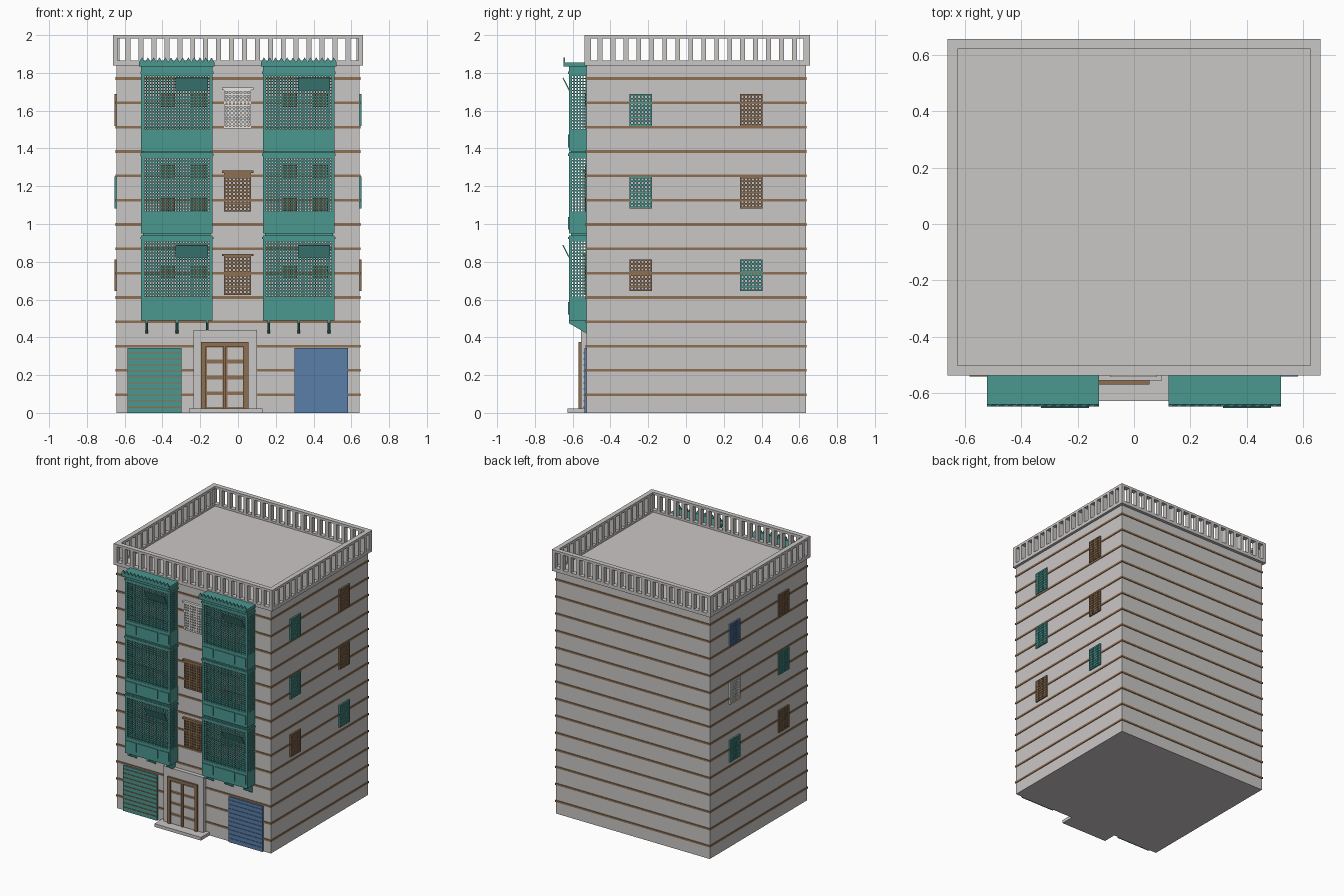
import bpy
import bmesh
from mathutils import Vector, Matrix

cube = bpy.data.objects.get("Cube")
if cube:
    bpy.data.objects.remove(cube, do_unlink=True)


def make_material(name, rgb):
    m = bpy.data.materials.new(name)
    m.use_nodes = True
    m.diffuse_color = (*rgb, 1)
    bsdf = m.node_tree.nodes["Principled BSDF"]
    bsdf.inputs["Base Color"].default_value = (*rgb, 1)
    bsdf.inputs["Roughness"].default_value = 0.8
    return m


STONE = make_material("stone_grey", (0.59, 0.57, 0.56))
WOOD = make_material("wood_brown", (0.27, 0.16, 0.085))
TEAL = make_material("painted_teal", (0.07, 0.31, 0.28))
BLUE = make_material("painted_blue", (0.10, 0.21, 0.39))
WHITE = make_material("painted_white", (0.85, 0.85, 0.83))


class Part:
    """Collects simple solids into one flat-shaded object."""

    def __init__(self, name, material):
        self.name, self.material, self.bm = name, material, bmesh.new()

    def box(self, x0, x1, y0, y1, z0, z1):
        mat = Matrix.Translation(((x0 + x1) / 2, (y0 + y1) / 2, (z0 + z1) / 2))
        size = Matrix.Diagonal((x1 - x0, y1 - y0, z1 - z0, 1))
        bmesh.ops.create_cube(self.bm, size=1, matrix=mat @ size)

    def prism(self, points, offset):
        face = self.bm.faces.new([self.bm.verts.new(p) for p in points])
        new = bmesh.ops.extrude_face_region(self.bm, geom=[face])["geom"]
        verts = [v for v in new if isinstance(v, bmesh.types.BMVert)]
        bmesh.ops.translate(self.bm, verts=verts, vec=Vector(offset))

    def lattice(self, u0, u1, z0, z1, d0, d1, cols, rows, bar, side=False):
        """Grid of bars; u runs along x, or along y when side is set."""
        def put(a0, a1, b0, b1):
            if side:
                self.box(d0, d1, a0, a1, b0, b1)
            else:
                self.box(a0, a1, d0, d1, b0, b1)
        for i in range(cols + 1):
            u = u0 + (u1 - u0 - bar) * i / cols
            put(u, u + bar, z0, z1)
        for j in range(rows + 1):
            z = z0 + (z1 - z0 - bar) * j / rows
            put(u0, u1, z, z + bar)

    def done(self):
        bmesh.ops.recalc_face_normals(self.bm, faces=self.bm.faces)
        mesh = bpy.data.meshes.new(self.name)
        self.bm.to_mesh(mesh)
        self.bm.free()
        mesh.materials.append(self.material)
        obj = bpy.data.objects.new(self.name, mesh)
        bpy.context.collection.objects.link(obj)
        return obj


# Main block
HX, FRONT, BACK, ROOF = 0.643, -0.526, 0.634, 1.85
body = Part("building_body", STONE)
body.box(-HX, HX, FRONT, BACK, 0, ROOF)
body.done()

# Horizontal bands around the whole block
bands = Part("wall_bands", WOOD)
for i in range(14):
    z = 0.096 + i * 0.1288
    bands.box(-HX - 0.005, HX + 0.005, FRONT - 0.005, BACK + 0.005, z - 0.007, z + 0.007)
bands.done()

# Roof parapet with pierced sides
PX, PY0, PY1, T, POST = 0.663, -0.538, 0.657, 0.036, 0.026
parapet = Part("roof_parapet", STONE)
for z0, z1 in ((1.84, 1.865), (1.982, 2.0)):
    for y in (PY0, PY1 - T):
        parapet.box(-PX, PX, y, y + T, z0, z1)
    for x in (-PX, PX - T):
        parapet.box(x, x + T, PY0 + T, PY1 - T, z0, z1)
for i in range(20):
    x = -PX + (2 * PX - POST) * i / 19
    for y in (PY0, PY1 - T):
        parapet.box(x, x + POST, y, y + T, 1.865, 1.982)
for i in range(1, 17):
    y = PY0 + (PY1 - PY0 - POST) * i / 17
    for x in (-PX, PX - T):
        parapet.box(x, x + T, y, y + POST, 1.865, 1.982)
parapet.done()

# Lattice windows on both side walls, listed from the lowest floor up
side_windows = {
    (1, -0.24): (WOOD, TEAL, TEAL),
    (1, 0.345): (TEAL, WOOD, WOOD),
    (-1, -0.24): (WOOD, TEAL, WOOD),
    (-1, 0.345): (TEAL, WHITE, BLUE),
}
for (s, y), colours in side_windows.items():
    for floor, colour in enumerate(colours):
        z = 0.645 + floor * 0.4375
        x0, x1 = sorted((s * HX, s * (HX + 0.011)))
        win = Part("side_window", colour)
        win.lattice(y - 0.06, y + 0.06, z, z + 0.168, x0, x1, 6, 8, 0.009, side=True)
        win.done()

# Lattice windows in the middle of the front
for floor, colour in enumerate((WOOD, WOOD, WHITE)):
    z = 0.625 + floor * 0.44
    win = Part("front_window", colour)
    win.lattice(-0.075, 0.07, z, z + 0.205, FRONT - 0.011, FRONT, 7, 10, 0.009)
    win.box(-0.086, 0.081, FRONT - 0.018, FRONT, z + 0.205, z + 0.217)
    win.done()


# Enclosed balconies
def balcony(x0, x1, flap_x):
    yf = -0.62
    levels = ((0.49, 0.61, 0.905), (0.95, 1.06, 1.345), (1.385, 1.495, 1.78))
    frame = Part("balcony_frame", TEAL)
    screen = Part("balcony_screen", TEAL)
    shutters = Part("inner_shutters", WOOD)
    for floor, (base, sill, head) in enumerate(levels):
        # solid apron with three raised panels
        frame.box(x0, x1, yf, FRONT, base, sill)
        for a, b in ((0.012, 0.098), (0.108, 0.278), (0.288, 0.368)):
            frame.box(x0 + a, x0 + b, yf - 0.005, yf, sill - 0.09, sill - 0.022)
        # head beam with a ledge
        frame.box(x0, x1, yf, FRONT, head + 0.01, head + 0.035)
        frame.box(x0 - 0.004, x1 + 0.004, yf - 0.004, FRONT, head + 0.015, head + 0.027)
        if floor < 2:
            frame.box(x0 + 0.01, x1 - 0.01, yf + 0.01, FRONT, head + 0.035, head + 0.05)
        # corner posts
        for x in (x0, x1 - 0.014):
            frame.box(x, x + 0.014, yf, yf + 0.014, sill, head + 0.01)
        # pierced screens on three sides
        screen.lattice(x0 + 0.01, x1 - 0.01, sill, head + 0.01, yf + 0.002, yf + 0.008, 24, 18, 0.007)
        for x in (x0 + 0.002, x1 - 0.008):
            screen.lattice(yf + 0.01, FRONT, sill, head + 0.01, x, x + 0.006, 5, 18, 0.007, side=True)
        # small wooden shutters on the wall behind
        for z in ((base + 0.22,), (1.07, 1.245), (base + 0.235,))[floor]:
            for dx in (0.1, 0.265):
                shutters.box(x0 + dx, x0 + dx + 0.08, FRONT - 0.009, FRONT, z, z + 0.068)
    # top beam, canopy and toothed crest
    frame.box(x0, x1, yf, FRONT, 1.81, 1.835)
    frame.box(x0 - 0.01, x1 + 0.01, -0.643, FRONT, 1.833, 1.855)
    teeth = 13
    w = (x1 - x0 + 0.02) / teeth
    for i in range(teeth):
        a = x0 - 0.01 + i * w
        frame.prism([(a, -0.648, 1.835), (a + w, -0.648, 1.835), (a + w, -0.648, 1.857),
                     (a + w / 2, -0.648, 1.882), (a, -0.648, 1.857)], (0, 0.007, 0))
    # brackets below
    for dx in (0.03, 0.19, 0.35):
        frame.prism([(x0 + dx - 0.007, yf, 0.49), (x0 + dx - 0.007, FRONT, 0.49),
                     (x0 + dx - 0.007, FRONT, 0.42), (x0 + dx - 0.007, yf, 0.475)], (0.014, 0, 0))
    frame.done()
    screen.done()
    shutters.done()
    # tilted flaps on the first and last levels
    flaps = Part("balcony_flaps", TEAL)
    for z in (0.82, 1.705):
        flaps.prism([(flap_x, yf, z), (flap_x, yf - 0.034, z + 0.067),
                     (flap_x, yf - 0.029, z + 0.07), (flap_x, yf + 0.005, z + 0.003)], (0.17, 0, 0))
    flaps.done()


balcony(-0.513, -0.135, -0.33)
balcony(0.132, 0.512, 0.317)

# Roller shutters at street level
for name, colour, rib, x0 in (("left_shop_shutter", TEAL, WOOD, -0.584),
                              ("right_shop_shutter", BLUE, BLUE, 0.298)):
    door = Part(name, colour)
    door.box(x0, x0 + 0.284, FRONT - 0.012, FRONT, 0, 0.343)
    door.done()
    ribs = Part(name + "_ribs", rib)
    for i in range(10):
        z = 0.03 + i * 0.032
        ribs.box(x0, x0 + 0.284, FRONT - 0.016, FRONT, z - 0.003, z + 0.003)
    ribs.done()

# Entrance surround and step
entry = Part("entrance_surround", STONE)
entry.box(-0.235, -0.195, -0.556, FRONT, 0, 0.44)
entry.box(0.055, 0.1, -0.556, FRONT, 0, 0.44)
entry.box(-0.195, 0.055, -0.556, FRONT, 0.375, 0.44)
entry.box(-0.26, 0.13, -0.628, FRONT, 0, 0.024)
entry.done()

# Entrance door with wooden frame and pale panels
frame = Part("entrance_door", WOOD)
frame.box(-0.195, 0.055, -0.558, FRONT, 0.024, 0.375)
for x in (-0.195, 0.03):
    frame.box(x, x + 0.025, -0.57, FRONT, 0.024, 0.375)
frame.box(-0.195, 0.055, -0.57, FRONT, 0.352, 0.375)
frame.box(-0.076, -0.064, -0.566, FRONT, 0.024, 0.352)
frame.done()
panels = Part("door_panels", STONE)
for x in (-0.163, -0.055):
    for row in range(4):
        z = 0.03 + row * 0.084
        panels.box(x, x + 0.082, -0.565, -0.557, z, z + 0.064)
panels.done()
